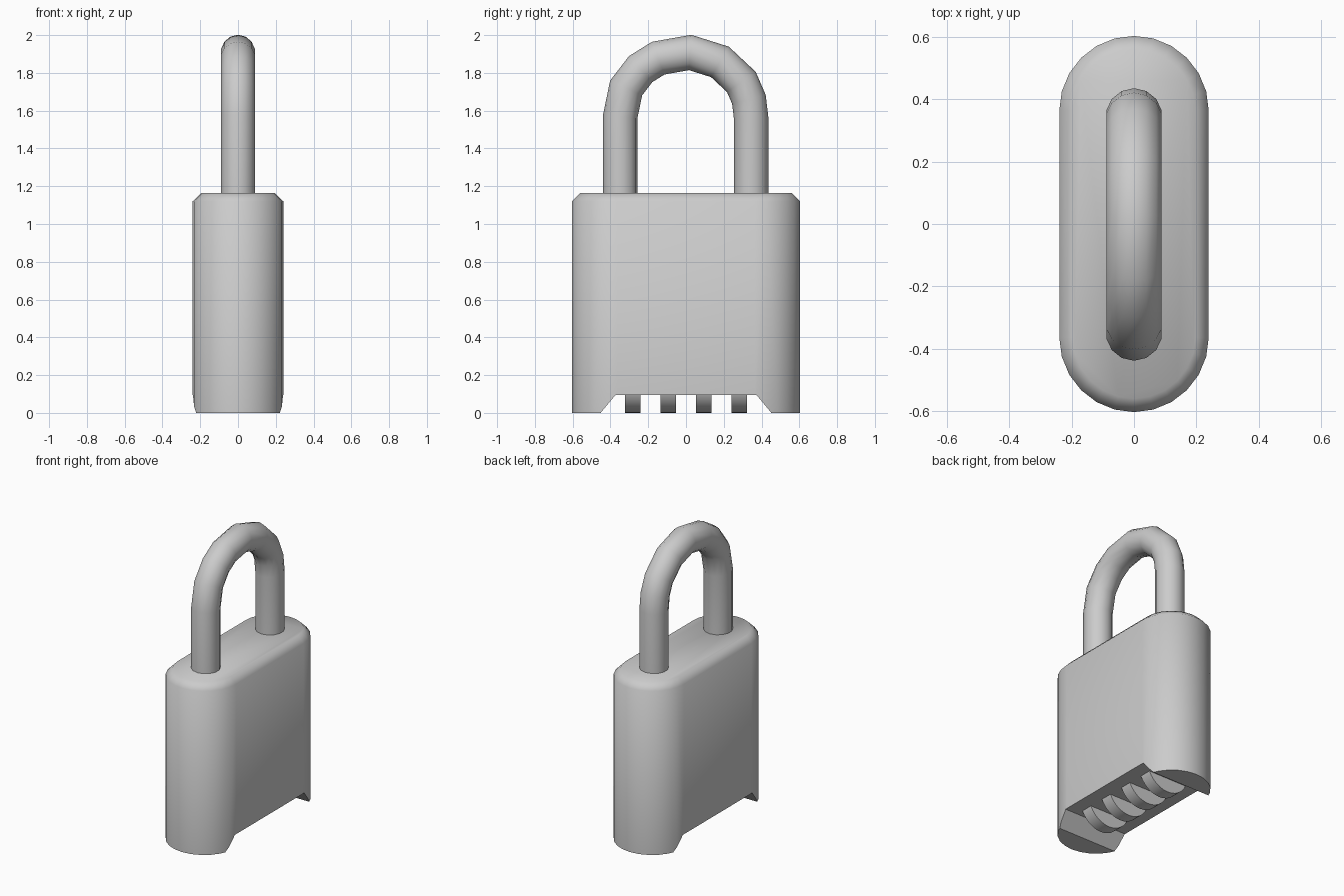
import bpy, bmesh, math
from mathutils import Vector

cube = bpy.data.objects.get("Cube")
if cube:
    bpy.data.objects.remove(cube, do_unlink=True)

metal = bpy.data.materials.new("grey metal")
metal.use_nodes = True
GREY = (0.6, 0.6, 0.6, 1)
metal.diffuse_color = GREY
metal.node_tree.nodes["Principled BSDF"].inputs["Base Color"].default_value = GREY


def loft(name, rings):
    """Skin a list of point rings and cap both ends."""
    bm = bmesh.new()
    loops = [[bm.verts.new(p) for p in ring] for ring in rings]
    n = len(loops[0])
    for a, b in zip(loops, loops[1:]):
        for i in range(n):
            j = (i + 1) % n
            bm.faces.new((a[i], a[j], b[j], b[i]))
    bm.faces.new(loops[0][::-1])
    bm.faces.new(loops[-1])
    bmesh.ops.recalc_face_normals(bm, faces=bm.faces)
    mesh = bpy.data.meshes.new(name)
    bm.to_mesh(mesh)
    bm.free()
    mesh.materials.append(metal)
    obj = bpy.data.objects.new(name, mesh)
    bpy.context.collection.objects.link(obj)
    return obj


def activate(obj):
    bpy.ops.object.select_all(action='DESELECT')
    obj.select_set(True)
    bpy.context.view_layer.objects.active = obj


def smooth(obj, degrees):
    activate(obj)
    bpy.ops.object.shade_smooth_by_angle(angle=math.radians(degrees))


def stadium(r, z, half=0.364, steps=12):
    pts = []
    for side in (1, -1):
        for i in range(steps + 1):
            a = math.pi * i / steps
            pts.append((side * r * math.cos(a), side * (half + r * math.sin(a)), z))
    return pts


# Body: rounded slab with a chamfered top
body = loft("body", [stadium(0.24, 0), stadium(0.24, 1.12), stadium(0.197, 1.163)])

# Trapezoid recess across the underside
profile = [(-0.535, -0.1), (0.535, -0.1), (0.373, 0.095), (-0.373, 0.095)]
cutter = loft("recess_cutter", [[(x, y, z) for y, z in profile] for x in (-0.5, 0.5)])
cutter.hide_render = True
cut = body.modifiers.new("recess", 'BOOLEAN')
cut.operation = 'DIFFERENCE'
cut.solver = 'EXACT'
cut.object = cutter
activate(body)
bpy.ops.object.modifier_apply(modifier=cut.name)
bpy.data.objects.remove(cutter, do_unlink=True)
smooth(body, 47)

# Shackle: round bar swept along a slightly uneven arch, mitred at each bend
path = [Vector((0, y, z)) for y, z in (
    (-0.348, 1.1), (-0.348, 1.57), (-0.317, 1.72), (-0.24, 1.82), (-0.147, 1.878),
    (0.022, 1.908), (0.18, 1.858), (0.293, 1.752), (0.333, 1.66), (0.345, 1.56), (0.345, 1.1))]
RADIUS, SIDES = 0.091, 14
rings = []
for i, p in enumerate(path):
    d_in = (p - path[max(i - 1, 0)]).normalized()
    d_out = (path[min(i + 1, len(path) - 1)] - p).normalized()
    tangent = (d_in + d_out).normalized()
    normal = Vector((0, -tangent.z, tangent.y))
    stretch = 1 / max(tangent.dot(d_in), tangent.dot(d_out))
    rings.append([p + normal * (RADIUS * stretch * math.cos(a)) + Vector((RADIUS * math.sin(a), 0, 0))
                  for a in (math.tau * k / SIDES for k in range(SIDES))])
smooth(loft("shackle", rings), 50)

# Number dials: four discs showing below the recess
DIAL = 0.16
for i in range(4):
    y = -0.282 + 0.188 * i
    disc = [[(DIAL * math.sin(a), y + s, DIAL - DIAL * math.cos(a))
             for a in (math.tau * k / 32 for k in range(32))] for s in (-0.041, 0.041)]
    smooth(loft(f"dial_{i + 1}", disc), 35)
